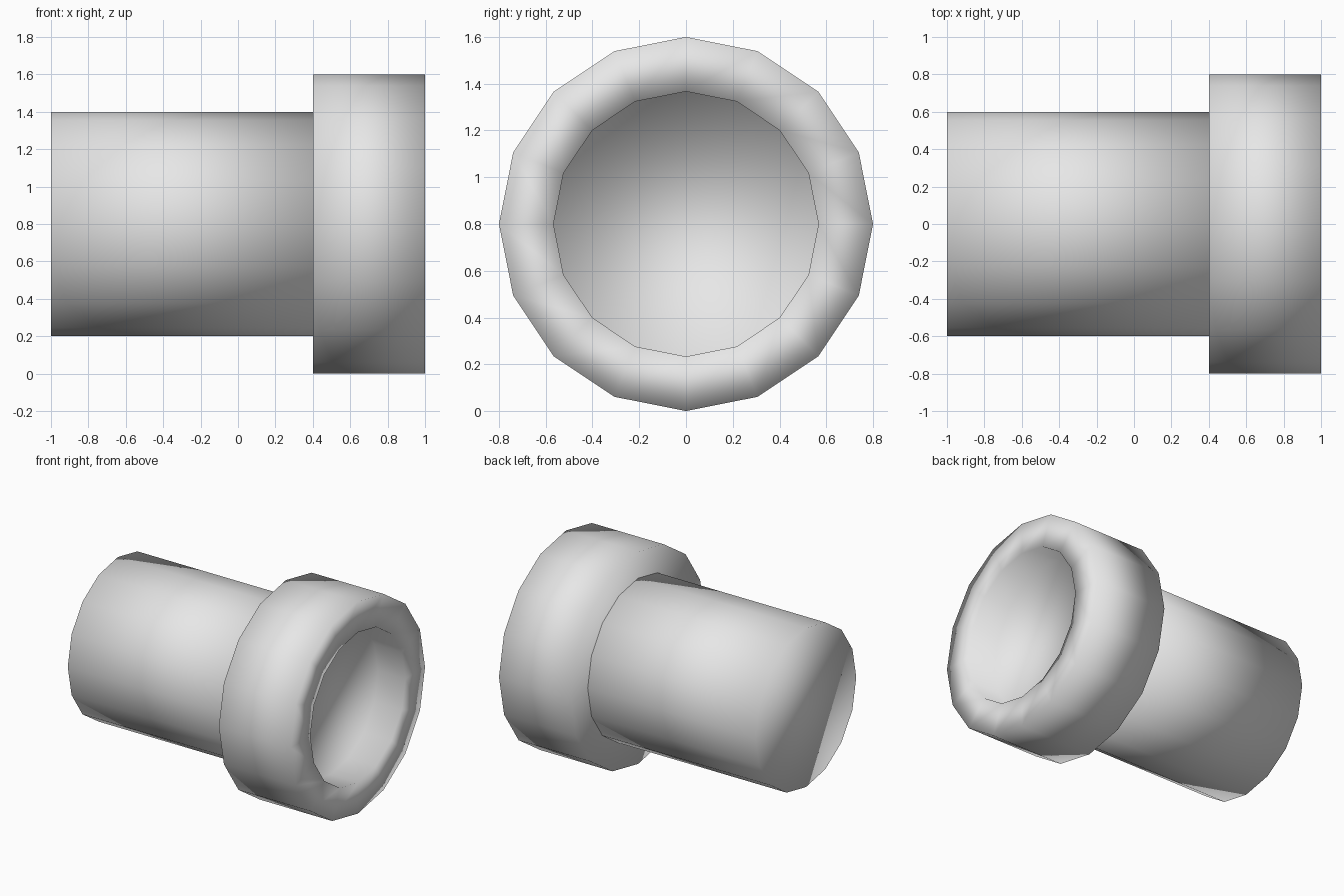
import bpy, bmesh, math

default = bpy.data.objects.get("Cube")
if default:
    bpy.data.objects.remove(default, do_unlink=True)

SIDES = 16
AXIS_Z = 0.8

grey = bpy.data.materials.new("light_grey")
grey.use_nodes = True
colour = (0.8, 0.8, 0.8, 1)
grey.diffuse_color = colour
grey.node_tree.nodes["Principled BSDF"].inputs["Base Color"].default_value = colour


def turned_part(name, profile):
    """Closed solid turned about the x axis from (x, radius) points, fully smooth."""
    bm = bmesh.new()
    rings = []
    for x, r in profile:
        ring = []
        for i in range(SIDES):
            a = 2 * math.pi * i / SIDES
            ring.append(bm.verts.new((x, r * math.cos(a), r * math.sin(a))))
        rings.append(ring)
    for near, far in zip(rings, rings[1:]):
        for i in range(SIDES):
            j = (i + 1) % SIDES
            bm.faces.new((near[i], near[j], far[j], far[i]))
    bm.faces.new(rings[0])
    bm.faces.new(rings[-1])
    bmesh.ops.recalc_face_normals(bm, faces=bm.faces)
    for face in bm.faces:
        face.smooth = True
    mesh = bpy.data.meshes.new(name)
    bm.to_mesh(mesh)
    bm.free()
    mesh.materials.append(grey)
    obj = bpy.data.objects.new(name, mesh)
    obj.location.z = AXIS_Z
    bpy.context.collection.objects.link(obj)
    return obj


# Long closed barrel
turned_part("barrel", [(-1, 0.6), (0.4, 0.6)])

# Wide collar with a recessed round socket in its outer face
turned_part("collar", [(0.4, 0.8), (1, 0.8), (1, 0.567), (0.77, 0.567)])
